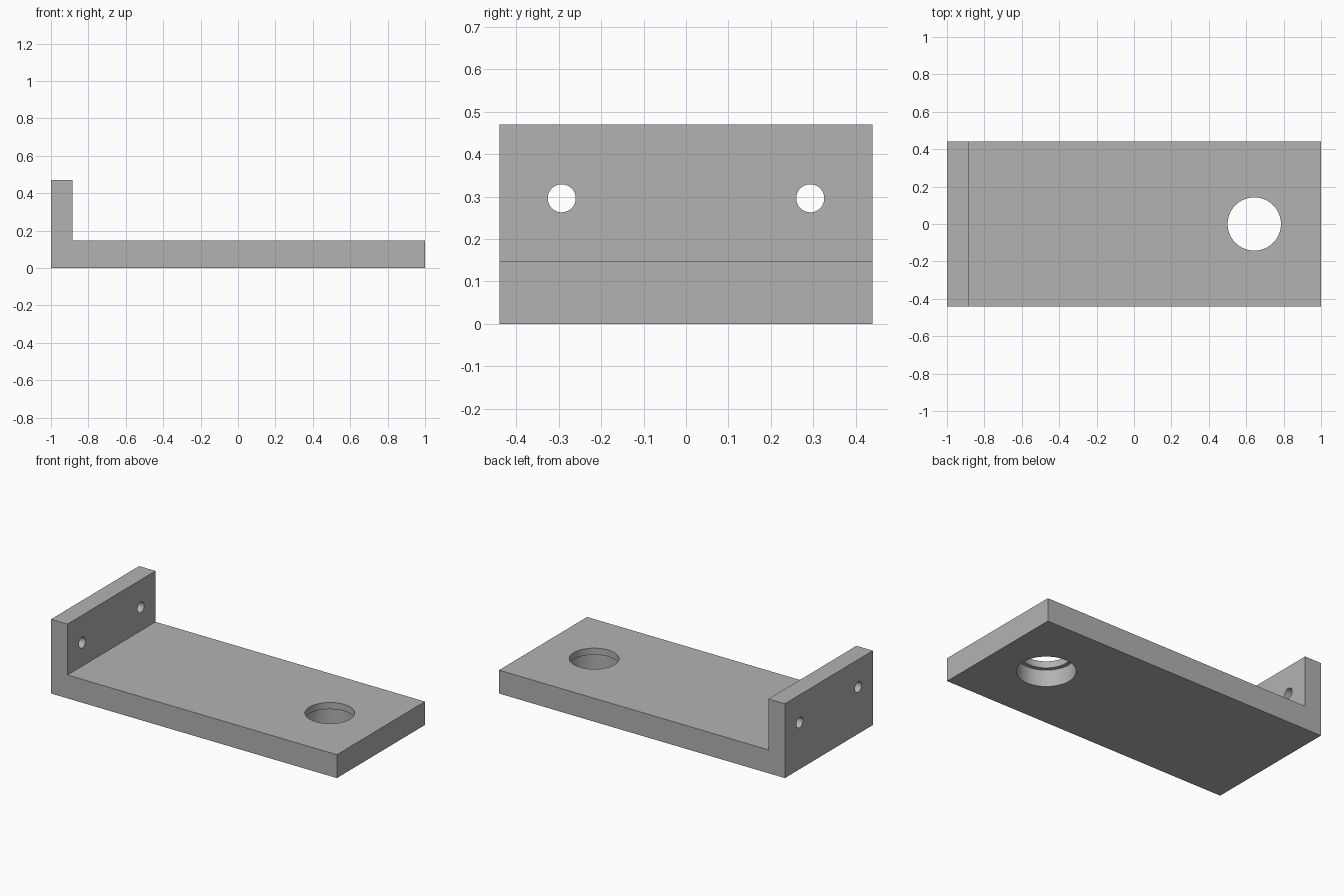
import bpy
from math import pi, radians

default_cube = bpy.data.objects.get("Cube")
if default_cube:
    bpy.data.objects.remove(default_cube, do_unlink=True)

# Overall sizes
HALF_WIDTH = 0.44
HEIGHT = 0.47
PLATE = 0.148
WALL_X = -0.885

grey = bpy.data.materials.new("plain grey")
grey.use_nodes = True
colour = (0.448, 0.448, 0.448, 1)
grey.diffuse_color = colour
grey.node_tree.nodes["Principled BSDF"].inputs["Base Color"].default_value = colour


def extrude_profile(name, profile):
    """Extrude an x-z outline across the full width."""
    n = len(profile)
    verts = [(x, y, z) for y in (-HALF_WIDTH, HALF_WIDTH) for x, z in profile]
    faces = [list(range(n)), list(range(2 * n - 1, n - 1, -1))]
    for i in range(n):
        j = (i + 1) % n
        faces.append([j, i, i + n, j + n])
    mesh = bpy.data.meshes.new(name)
    mesh.from_pydata(verts, [], faces)
    mesh.materials.append(grey)
    obj = bpy.data.objects.new(name, mesh)
    bpy.context.collection.objects.link(obj)
    return obj


def drill(target, radius, depth, location, rotation=(0, 0, 0)):
    """Cut a round hole and remove the cutter."""
    bpy.ops.mesh.primitive_cylinder_add(
        vertices=64, radius=radius, depth=depth, location=location, rotation=rotation)
    cutter = bpy.context.object
    cutter.name = "hole_cutter"
    cutter.hide_render = True
    cutter.data.materials.append(grey)
    cut = target.modifiers.new("hole", 'BOOLEAN')
    cut.operation = 'DIFFERENCE'
    cut.solver = 'EXACT'
    cut.object = cutter
    bpy.ops.object.select_all(action='DESELECT')
    target.select_set(True)
    bpy.context.view_layer.objects.active = target
    bpy.ops.object.modifier_apply(modifier=cut.name)
    bpy.data.objects.remove(cutter, do_unlink=True)


# L-shaped bracket: long base plate with an upright end wall
bracket = extrude_profile("angle_bracket", [
    (-1, 0), (1, 0), (1, PLATE), (WALL_X, PLATE), (WALL_X, HEIGHT), (-1, HEIGHT)])

# Large hole through the plate, with a wider recess from below
drill(bracket, 0.1425, 1, (0.643, 0, 0))
drill(bracket, 0.168, 0.212, (0.643, 0, 0))

# Pair of mounting holes through the end wall
for side in (-1, 1):
    drill(bracket, 0.033, 0.4, (-0.94, side * 0.293, 0.296), (0, pi / 2, 0))

bpy.ops.object.shade_smooth_by_angle(angle=radians(30))
